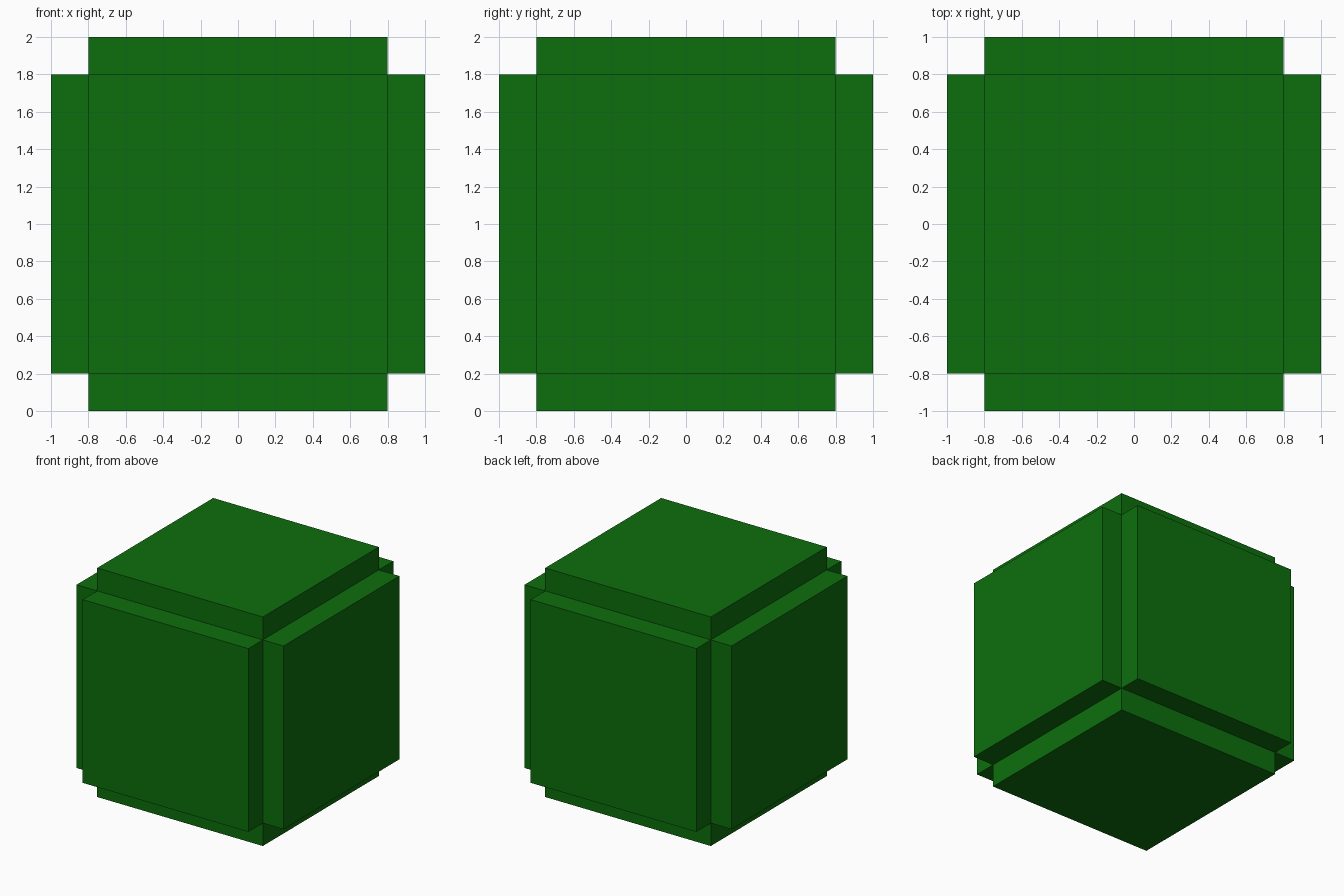
import bpy, bmesh
from mathutils import Matrix

if "Cube" in bpy.data.objects:
    bpy.data.objects.remove(bpy.data.objects["Cube"])

CORE = 1.6    # edge of the inner cube
RAISE = 0.2   # how far each side panel stands out

green = bpy.data.materials.new("dark green")
green.diffuse_color = (0.004, 0.156, 0.004, 1.0)
green.use_nodes = True
green.node_tree.nodes["Principled BSDF"].inputs["Base Color"].default_value = green.diffuse_color

# Cube core with every side extruded straight outwards
bm = bmesh.new()
bmesh.ops.create_cube(bm, size=CORE, matrix=Matrix.Translation((0, 0, CORE / 2 + RAISE)))
bm.normal_update()
for face in list(bm.faces):
    normal = face.normal.copy()
    result = bmesh.ops.extrude_face_region(bm, geom=[face])
    verts = [g for g in result["geom"] if isinstance(g, bmesh.types.BMVert)]
    bmesh.ops.translate(bm, verts=verts, vec=normal * RAISE)
    if face.is_valid:
        bm.faces.remove(face)
bmesh.ops.recalc_face_normals(bm, faces=bm.faces[:])

mesh = bpy.data.meshes.new("panelled_cube")
bm.to_mesh(mesh)
bm.free()
mesh.materials.append(green)
bpy.context.collection.objects.link(bpy.data.objects.new("panelled_cube", mesh))
